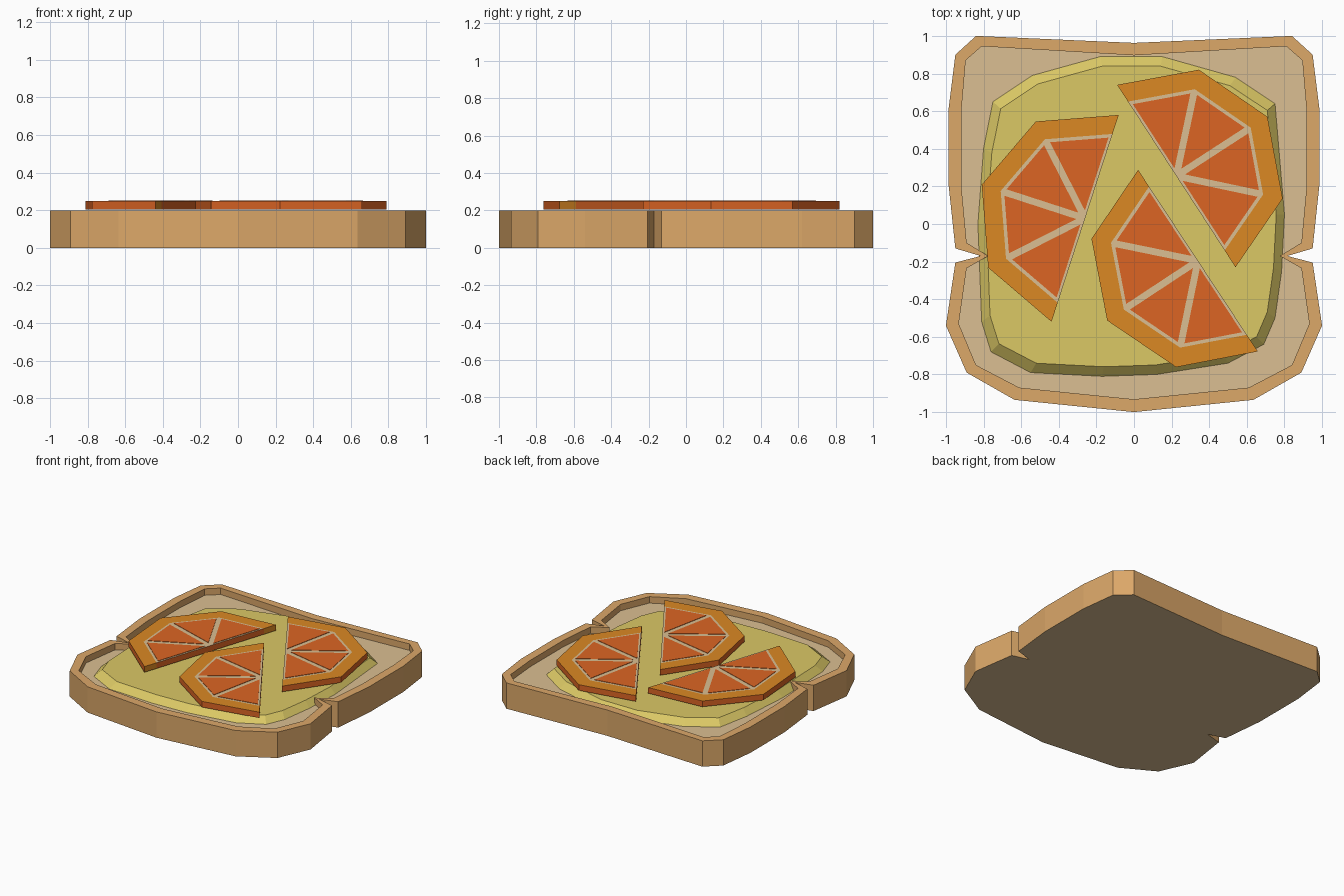
import bpy
import bmesh
from math import cos, sin, radians
from mathutils import Vector

if "Cube" in bpy.data.objects:
    bpy.data.objects.remove(bpy.data.objects["Cube"], do_unlink=True)


def material(name, rgb):
    lin = [((c / 255 + 0.055) / 1.055) ** 2.4 for c in rgb]
    mat = bpy.data.materials.new(name)
    mat.use_nodes = True
    mat.diffuse_color = (*lin, 1)
    mat.node_tree.nodes["Principled BSDF"].inputs["Base Color"].default_value = (*lin, 1)
    return mat


CRUST = material("crust", (220, 168, 105))
CRUMB = material("crumb", (219, 191, 146))
BUTTER = material("butter", (219, 200, 101))
RIND = material("rind", (219, 136, 35))
FLESH = material("flesh", (220, 101, 36))


def finish(bm, name, mats):
    bmesh.ops.recalc_face_normals(bm, faces=bm.faces)
    mesh = bpy.data.meshes.new(name)
    bm.to_mesh(mesh)
    bm.free()
    for m in mats:
        mesh.materials.append(m)
    obj = bpy.data.objects.new(name, mesh)
    bpy.context.collection.objects.link(obj)
    return obj


def loop(bm, pts, z):
    return [bm.verts.new((p[0], p[1], z)) for p in pts]


def bridge(bm, a, b, mat=0):
    for i in range(len(a)):
        j = (i + 1) % len(a)
        bm.faces.new((a[i], a[j], b[j], b[i])).material_index = mat


def mirrored(half):
    # half outline from back centre to front centre, both on the mid line
    return half + [(-x, y) for x, y in reversed(half[1:-1])]


# Bread: crust wall and rim around a sunken crumb floor
outer = mirrored([(0, .963), (.84, 1), (.95, .9), (.985, .62), (.985, .2), (.95, -.13),
                  (.815, -.17), (.95, -.205), (1, -.54), (.89, -.79), (.635, -.935), (0, -1)])
inner = mirrored([(0, .897), (.81, .945), (.895, .87), (.918, .6), (.918, .2), (.89, -.1),
                  (.775, -.17), (.89, -.235), (.932, -.53), (.84, -.75), (.61, -.87), (0, -.932)])
bm = bmesh.new()
bottom, top = loop(bm, outer, 0), loop(bm, outer, .2)
rim, floor = loop(bm, inner, .2), loop(bm, inner, .15)
for a, b in ((bottom, top), (top, rim), (rim, floor)):
    bridge(bm, a, b)
for ring in (bottom, floor):
    bm.faces.new(ring).material_index = 1
finish(bm, "bread", [CRUST, CRUMB])

# Butter spread with sloping edge
spread = [(-.18, .89), (.15, .89), (.54, .78), (.75, .64), (.8, .05), (.785, -.25), (.75, -.5),
          (.69, -.64), (.5, -.74), (.12, -.8), (-.17, -.81), (-.55, -.79), (-.76, -.68),
          (-.81, -.52), (-.83, 0), (-.8, .4), (-.75, .65), (-.54, .79)]
bm = bmesh.new()
low = loop(bm, spread, .15)
high = loop(bm, [(x * .945, .04 + (y - .04) * .94) for x, y in spread], .196)
bridge(bm, low, high)
bm.faces.new(low)
bm.faces.new(high)
finish(bm, "butter_spread", [BUTTER])


def inset_triangle(pts, gaps):
    # move each edge of a counter-clockwise triangle inward by its own gap
    lines = []
    for i in range(3):
        d = (pts[(i + 1) % 3] - pts[i]).normalized()
        n = Vector((-d.y, d.x))
        lines.append((n, n.dot(pts[i]) + gaps[i]))
    out = []
    for i in range(3):
        (n, c), (m, e) = lines[i - 1], lines[i]
        det = n.x * m.y - n.y * m.x
        out.append(Vector(((c * m.y - e * n.y) / det, (n.x * e - m.x * c) / det)))
    return out


def fruit_slice(name, x, y, start):
    centre = Vector((x, y))

    def arc(radius):
        return [centre + radius * Vector((cos(a), sin(a)))
                for a in (radians(start + 45 * k) for k in range(5))]

    rind, pith = arc(.578), arc(.472)
    z0, z1 = .205, .25

    # Body: rind band on top, pith inside it, flesh coloured sides
    bm = bmesh.new()
    ol, oh, pl, ph = loop(bm, rind, z0), loop(bm, rind, z1), loop(bm, pith, z0), loop(bm, pith, z1)
    for i in range(4):
        bm.faces.new((oh[i], oh[i + 1], ph[i + 1], ph[i])).material_index = 0
        bm.faces.new((ol[i], ol[i + 1], pl[i + 1], pl[i])).material_index = 0
        bm.faces.new((ol[i], ol[i + 1], oh[i + 1], oh[i])).material_index = 2
    for ring in (pl, ph):
        bm.faces.new(ring).material_index = 1
    for i in (0, 4):
        bm.faces.new((ol[i], pl[i], ph[i], oh[i])).material_index = 0
    bm.faces.new((pl[0], pl[4], ph[4], ph[0])).material_index = 2
    finish(bm, name, [RIND, CRUMB, FLESH])

    # Flesh segments: four thin wedges on the pith
    bm = bmesh.new()
    for i in range(4):
        gaps = (.014 if i == 0 else .018, .018, .014 if i == 3 else .018)
        tri = inset_triangle([centre, pith[i], pith[i + 1]], gaps)
        a, b = loop(bm, tri, z1 - .002), loop(bm, tri, z1 + .003)
        bridge(bm, a, b)
        bm.faces.new(a)
        bm.faces.new(b)
    finish(bm, name + "_segments", [FLESH])


fruit_slice("back_left_slice", .225, .255, -57)
fruit_slice("right_slice", -.26, .03, 72)
fruit_slice("front_slice", .34, -.195, 123.4)
